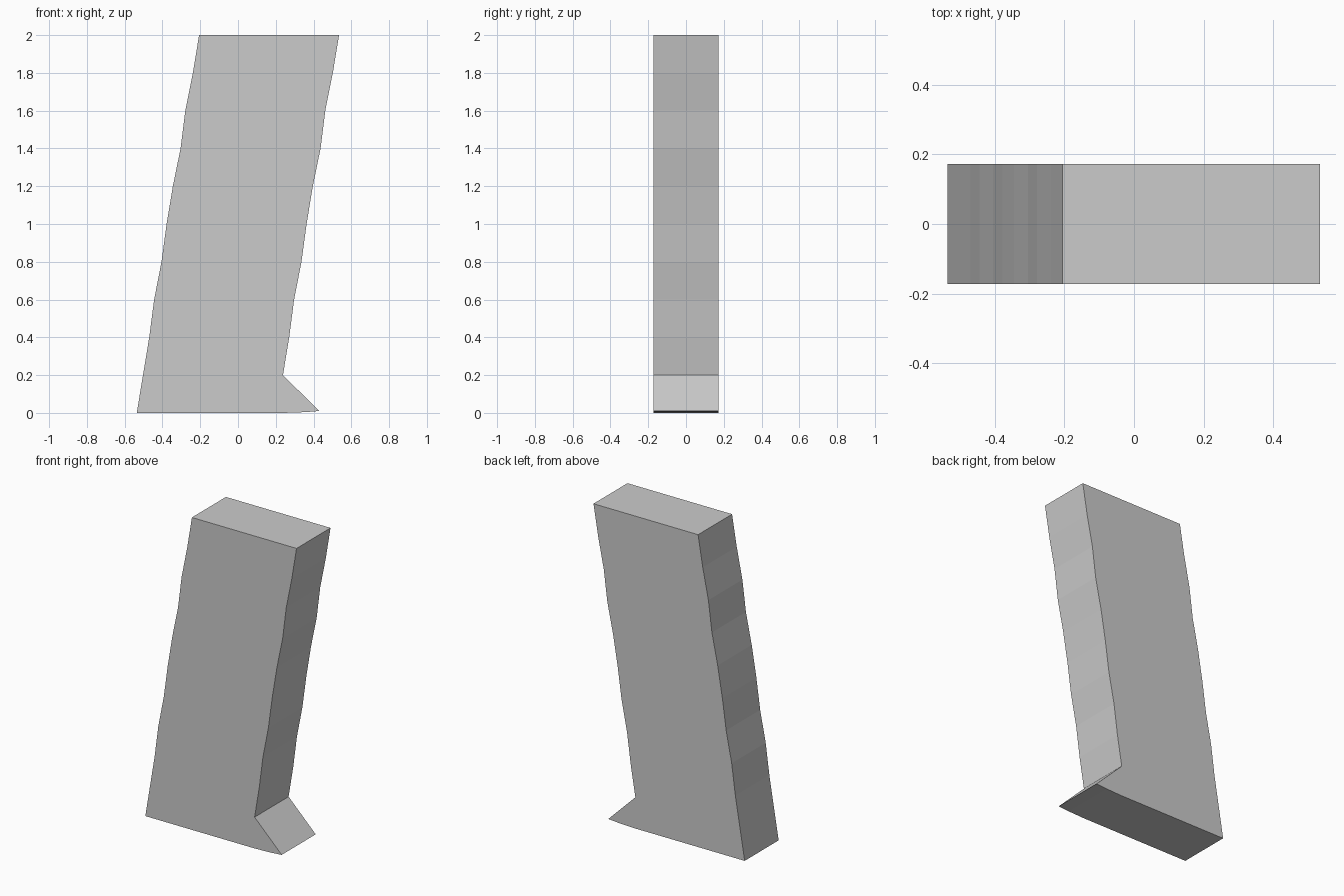
import bpy, bmesh

if "Cube" in bpy.data.objects:
    bpy.data.objects.remove(bpy.data.objects["Cube"])

HALF_DEPTH = 0.172
WIDTH = 0.741
STEP = 0.2

# Left edge of the leaning slab, one x value every 0.2 units of height
left_x = [-0.536, -0.503, -0.47, -0.444, -0.405, -0.378,
          -0.345, -0.304, -0.279, -0.239, -0.206]
left = [(x, i * STEP) for i, x in enumerate(left_x)]
right = [(x + WIDTH, z) for x, z in left[1:]]

# Flared toe at the bottom right, with a slightly rising underside
toe = [(0.24, 0.0), (0.355, 0.004), (0.43, 0.01)]
profile = toe + right + left[::-1]

# Extrude the front outline through the depth
bm = bmesh.new()
front = bm.faces.new([bm.verts.new((x, -HALF_DEPTH, z)) for x, z in profile])
result = bmesh.ops.extrude_face_region(bm, geom=[front], use_keep_orig=True)
back = [g for g in result["geom"] if isinstance(g, bmesh.types.BMVert)]
bmesh.ops.translate(bm, verts=back, vec=(0, 2 * HALF_DEPTH, 0))
bmesh.ops.recalc_face_normals(bm, faces=bm.faces[:])

mesh = bpy.data.meshes.new("leaning_slab")
bm.to_mesh(mesh)
bm.free()
slab = bpy.data.objects.new("leaning_slab", mesh)
bpy.context.collection.objects.link(slab)
